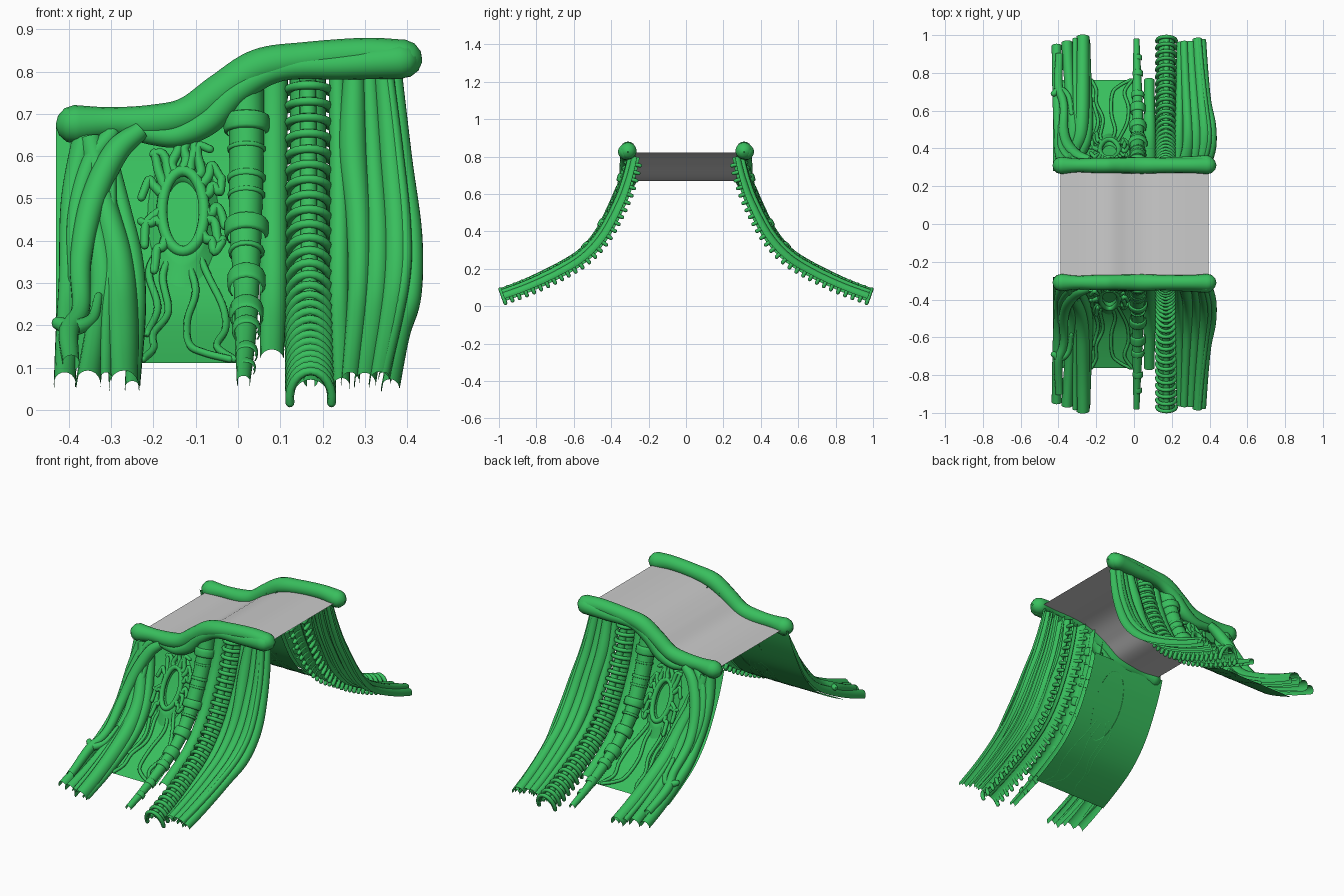
import bpy, bmesh, math, random
from mathutils import Vector

if "Cube" in bpy.data.objects:
    bpy.data.objects.remove(bpy.data.objects["Cube"])
random.seed(4)

green = bpy.data.materials.new("green")
green.diffuse_color = (0.04, 0.52, 0.11, 1)
green.use_nodes = True
green.node_tree.nodes["Principled BSDF"].inputs["Base Color"].default_value = green.diffuse_color

def spline(pts, n=8):
    """Smooth curve through tuples of any length."""
    v = [Vector(p) for p in pts]
    v = [2 * v[0] - v[1]] + v + [2 * v[-1] - v[-2]]
    out = []
    for i in range(1, len(v) - 2):
        a, b, c, d = v[i - 1:i + 3]
        for k in range(n):
            t = k / n
            out.append(0.5 * (2 * b + (c - a) * t + (2 * a - 5 * b + 4 * c - d) * t * t
                              + (3 * b - a - 3 * c + d) * t ** 3))
    return out + [v[-2]]

# Side profile of the flared wall (distance from centre, height)
PROFILE = spline([(.275, .86), (.285, .78), (.315, .66), (.36, .54), (.445, .38),
                  (.55, .265), (.68, .185), (.84, .11), (.99, .055)], 10)

def reach(z):
    i = 0
    while i < len(PROFILE) - 2 and PROFILE[i + 1].y > z:
        i += 1
    a, b = PROFILE[i], PROFILE[i + 1]
    return a.x + (b.x - a.x) * (z - a.y) / (b.y - a.y)

def normal(z):
    dy = reach(z - .012) - reach(z + .012)
    return Vector((0, -.024, dy)).normalized()

def on(x, z, off=0):
    return Vector((x, -reach(z), z)) + normal(z) * off

def sweep(bm, P, R, N, arc=360, depth=1, cap=False, sides=12):
    """Sweep an arc or circle along centres P with radii R and up vectors N."""
    T = [(P[min(i + 1, len(P) - 1)] - P[max(i - 1, 0)]).normalized() for i in range(len(P))]
    st = list(zip(P, R, N, T))
    if cap:
        ks = [math.radians(a) for a in (4, 30, 60)]
        p, r, n, t = st[0]
        head = [(p - t * r * math.cos(k), r * math.sin(k), n, t) for k in ks]
        p, r, n, t = st[-1]
        tail = [(p + t * r * math.cos(k), r * math.sin(k), n, t) for k in reversed(ks)]
        st = head + st + tail
    rings, full = [], arc >= 360
    m = sides if full else sides + 1
    for p, r, n, t in st:
        b = t.cross(n).normalized()
        n = b.cross(t).normalized()
        ring = []
        for j in range(m):
            a = math.radians(-arc / 2 + arc * j / sides)
            ring.append(bm.verts.new(p + b * r * math.sin(a) + n * r * depth * math.cos(a)))
        rings.append(ring)
    for u, v in zip(rings, rings[1:]):
        for j in range(sides):
            k = (j + 1) % m
            bm.faces.new((u[j], u[k], v[k], v[j]))

def strand(bm, pts, off=0, arc=220, depth=1.15, cap=False, n=8, sides=12):
    """Tube lying on the wall: pts are (x, z, radius) as seen from the front."""
    s = spline(pts, n)
    sweep(bm, [on(p.x, p.y, off) for p in s], [p.z for p in s],
          [normal(p.y) for p in s], arc, depth, cap, sides)

def finish(name, bm, mirror=True, mat=green):
    bmesh.ops.recalc_face_normals(bm, faces=bm.faces)
    me = bpy.data.meshes.new(name)
    bm.to_mesh(me)
    bm.free()
    for f in me.polygons:
        f.use_smooth = True
    ob = bpy.data.objects.new(name, me)
    bpy.context.collection.objects.link(ob)
    if mat:
        me.materials.append(mat)
    if mirror:
        ob.modifiers.new("mirror", 'MIRROR').use_axis = (False, True, False)
    return ob

# Grey wavy deck
bm = bmesh.new()
line = spline([(-.39, .67), (-.25, .67), (-.13, .69), (-.03, .75), (.08, .80), (.22, .82), (.395, .82)])
rows = [[bm.verts.new((p.x, y, p.y)) for y in (-.28, .28)] for p in line]
for a, b in zip(rows, rows[1:]):
    bm.faces.new((a[0], b[0], b[1], a[1]))
finish("deck", bm, False, None)

# Twisted rail along the top edge
bm = bmesh.new()
for y, pts in ((-.31, [(-.385, .675, .046), (-.3, .68, .036), (-.2, .682, .04), (-.12, .70, .04), (-.04, .755, .042),
                       (.05, .81, .044), (.16, .83, .04), (.3, .84, .04), (.39, .83, .046)]),
               (-.322, [(-.27, .665, .02), (-.2, .65, .024), (-.14, .65, .028), (-.07, .685, .034), (0, .755, .033),
                        (.1, .805, .028), (.25, .815, .034), (.385, .825, .042)])):
    s = spline(pts)
    sweep(bm, [Vector((p.x, y, p.y)) for p in s], [p.z for p in s],
          [Vector((0, -1, 0))] * len(s), cap=True, sides=16)
finish("top_rail", bm)

# Backing sheet
bm = bmesh.new()
zs = [.68 + (.138 - .68) * i / 30 for i in range(31)]
rows = [[bm.verts.new(on(x, z, -.03)) for x in (-.43, -.28, -.14, .03)] for z in zs]
for a, b in zip(rows, rows[1:]):
    for j in range(3):
        bm.faces.new((a[j], a[j + 1], b[j + 1], b[j]))
finish("backing_sheet", bm)

# Left bundle of half-round strands
bm = bmesh.new()
strand(bm, [(-.36, .66, .03), (-.395, .5, .024), (-.402, .32, .022), (-.405, .2, .026), (-.41, .07, .026)], -.01)
strand(bm, [(-.35, .64, .028), (-.32, .5, .03), (-.285, .36, .036), (-.275, .22, .04), (-.27, .055, .035)], 0)
strand(bm, [(-.37, .62, .02), (-.345, .47, .028), (-.32, .32, .03), (-.335, .2, .026), (-.355, .065, .03)], -.005)
strand(bm, [(-.31, .62, .02), (-.275, .48, .022), (-.25, .36, .026), (-.24, .24, .022), (-.25, .06, .018)], -.012)
strand(bm, [(-.30, .56, .012), (-.30, .36, .014), (-.31, .2, .014), (-.312, .06, .014)], .014)
finish("left_strands", bm)

# Crossing tubes in front of the left bundle
bm = bmesh.new()
strand(bm, [(-.23, .655, .022), (-.29, .6, .03), (-.345, .48, .03), (-.372, .34, .026), (-.372, .22, .022),
            (-.40, .165, .024), (-.395, .09, .02)], .022, 300, 1)
strand(bm, [(-.3, .65, .02), (-.35, .58, .022), (-.385, .45, .02), (-.385, .3, .018)], .01, 360, 1, True)
strand(bm, [(-.425, .185, .016), (-.39, .175, .02), (-.345, .195, .014), (-.33, .25, .01)], .022, 360, 1, True)
finish("left_cross_tubes", bm)

# Oval opening: raised rim with radiating tendrils and hanging roots
bm = bmesh.new()
def oval(a, k=1.0):
    return -.13 + .05 * k * math.sin(a), .47 + .095 * k * math.cos(a)
rim = [oval(2 * math.pi * i / 40) for i in range(41)]
sweep(bm, [on(x, z, .0) for x, z in rim], [.013] * 41, [normal(z) for x, z in rim])
mound = [[bm.verts.new(on(*oval(2 * math.pi * i / 32, k), o)) for i in range(32)]
         for k, o in ((.85, -.028), (1.0, .004), (1.3, -.01), (1.7, -.031))]
for u, v in zip(mound, mound[1:]):
    for i in range(32):
        bm.faces.new((u[i], u[(i + 1) % 32], v[(i + 1) % 32], v[i]))
finish("oval_rim", bm)

bm = bmesh.new()
for i in range(15):
    a = math.radians(-125 + 250 * i / 14)
    pts = []
    for k in (1.0, 1.3, 1.55, 1.8, 2.0):
        x, z = oval(a + random.uniform(-.12, .12) * k, k)
        pts.append((x, min(z, .69), .013 - .003 * (k - 1)))
    strand(bm, pts, -.002, 360, 1, True, 5, 8)
for pts in ([(-.155, .385), (-.178, .33), (-.165, .25), (-.2, .2), (-.2, .165), (-.225, .14)],
            [(-.125, .375), (-.1, .3), (-.12, .23), (-.115, .175), (-.08, .155), (-.02, .14)],
            [(-.095, .385), (-.07, .33), (-.035, .26), (-.03, .21), (-.05, .17), (-.01, .14)],
            [(-.17, .40), (-.2, .37), (-.21, .33), (-.19, .26), (-.215, .2)]):
    strand(bm, [(x, z, .009) for x, z in pts], -.022, 360, 1, True, 6, 8)
finish("oval_tendrils", bm)

# Segmented pipe with collars
bm = bmesh.new()
strand(bm, [(.02, .78, .042), (.02, .6, .041), (.018, .42, .038), (.02, .28, .03), (.018, .18, .026), (.013, .06, .016)],
       .005, 250, 1.05)
for z, h, r in ((.675, .022, .054), (.615, .006, .045), (.545, .008, .045), (.505, .006, .044), (.425, .02, .052),
                (.37, .006, .042), (.30, .018, .045), (.225, .014, .04), (.185, .008, .034), (.13, .007, .027), (.095, .005, .022)):
    strand(bm, [(.02, z + h, r * .85), (.02, z + h * .7, r), (.02, z - h * .7, r), (.02, z - h, r * .85)],
           .005, 250, 1, n=3)
finish("segmented_pipe", bm)

# Ribbed spine: core, side channel and evenly spaced arched ribs
bm = bmesh.new()
strand(bm, [(.165, .8, .02), (.168, .4, .02), (.172, .055, .017)], .014, 300, 1)
strand(bm, [(.165, .8, .043), (.168, .4, .043), (.172, .055, .043)], -.03, 190, 1.1)
finish("spine_core", bm)

bm = bmesh.new()
lens, tot = [0], 0
for a, b in zip(PROFILE, PROFILE[1:]):
    tot += (b - a).length
    lens.append(tot)
for i in range(27):
    want = .1 + (tot - .11) * i / 26
    j = max(k for k in range(len(lens) - 1) if lens[k] <= want)
    f = (want - lens[j]) / (lens[j + 1] - lens[j])
    z = PROFILE[j].lerp(PROFILE[j + 1], f).y
    cx, n = .167 + .005 * i / 26, normal(z)
    base = Vector((cx, -reach(z), z))
    P, N = [], []
    for k in range(13):
        a = math.radians(-100 + 200 * k / 12)
        d = Vector((math.sin(a), 0, 0)) + n * math.cos(a)
        P.append(base + Vector((.05 * math.sin(a), 0, 0)) + n * (.068 * math.cos(a) - .033))
        N.append(d.normalized())
    sweep(bm, P, [.0105] * 13, N, cap=True, sides=8)
finish("spine_ribs", bm)

# Filler strip between pipe and spine
bm = bmesh.new()
strand(bm, [(.085, .8, .033), (.083, .5, .034), (.083, .3, .032), (.08, .14, .028)], -.025, 190, 1)
finish("filler_strip", bm)

# Right bundle of half-round strands
bm = bmesh.new()
strand(bm, [(.235, .8, .02), (.24, .5, .024), (.24, .3, .024), (.245, .065, .02)], -.012)
strand(bm, [(.275, .8, .026), (.272, .62, .034), (.285, .45, .03), (.285, .28, .026), (.265, .065, .022)], 0)
strand(bm, [(.31, .8, .022), (.32, .6, .026), (.33, .42, .03), (.325, .26, .03), (.3, .065, .026)], -.006)
strand(bm, [(.345, .8, .024), (.362, .6, .028), (.375, .42, .03), (.37, .27, .03), (.335, .06, .026)], .002)
strand(bm, [(.37, .8, .018), (.39, .6, .022), (.412, .42, .024), (.41, .28, .024), (.385, .19, .022), (.36, .06, .022)], -.012)
strand(bm, [(.355, .8, .012), (.378, .6, .014), (.395, .42, .015), (.39, .28, .015), (.345, .06, .013)], .016)
finish("right_strands", bm)
